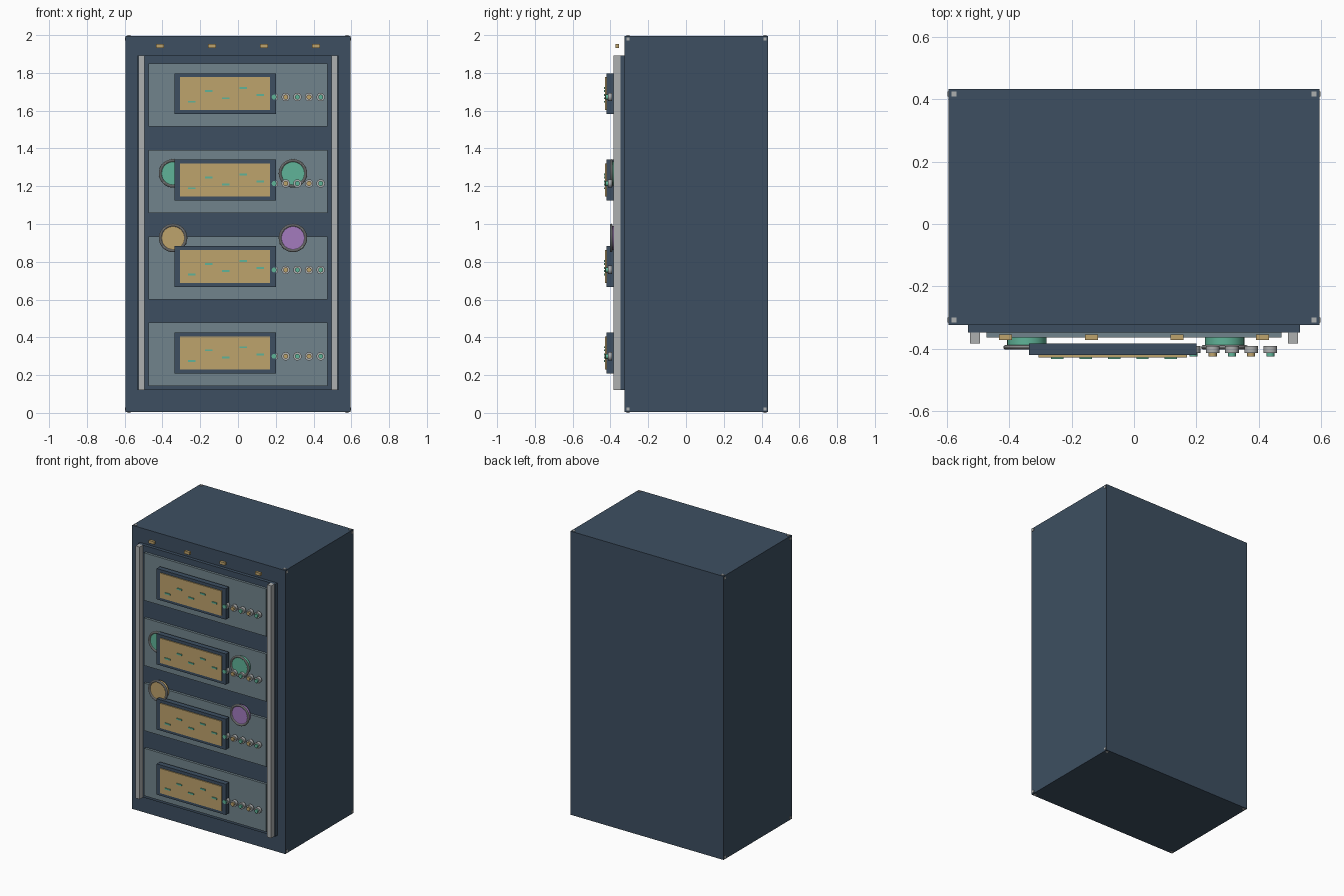
import bpy
import math

if "Cube" in bpy.data.objects:
    bpy.data.objects.remove(bpy.data.objects["Cube"], do_unlink=True)


def material(name, *rgb):
    col = [((c / 255 + 0.055) / 1.055) ** 2.4 for c in rgb] + [1]
    m = bpy.data.materials.new(name)
    m.use_nodes = True
    m.diffuse_color = col
    bsdf = next(n for n in m.node_tree.nodes if n.type == "BSDF_PRINCIPLED")
    bsdf.inputs["Base Color"].default_value = col
    return m


NAVY = material("navy", 61, 79, 97)
SLATE = material("slate", 113, 132, 140)
GREY = material("light grey", 174, 176, 176)
TAN = material("tan", 190, 163, 108)
TEAL = material("teal", 96, 180, 152)
PURPLE = material("purple", 163, 123, 190)


def finish(name, mat):
    ob = bpy.context.object
    ob.name = name
    ob.data.materials.append(mat)
    return ob


def box(name, mat, x, y, z):
    """Box from (min, max) pairs on each axis."""
    bpy.ops.mesh.primitive_cube_add(size=1, location=[(a + b) / 2 for a, b in (x, y, z)])
    ob = finish(name, mat)
    ob.scale = [b - a for a, b in (x, y, z)]
    bpy.ops.object.transform_apply(location=False, rotation=False, scale=True)
    return ob


def around(c, half):
    return (c - half, c + half)


def disc(name, mat, x, z, y, r, sides=32):
    """Cylinder along y between the two y values."""
    bpy.ops.mesh.primitive_cylinder_add(
        vertices=sides, radius=r, depth=y[1] - y[0],
        location=(x, sum(y) / 2, z), rotation=(math.pi / 2, 0, 0))
    ob = finish(name, mat)
    bpy.ops.object.shade_smooth_by_angle()
    return ob


def ring(name, mat, x, y, z, major, minor):
    bpy.ops.mesh.primitive_torus_add(
        major_radius=major, minor_radius=minor, major_segments=32, minor_segments=10,
        location=(x, y, z), rotation=(math.pi / 2, 0, 0))
    finish(name, mat)
    bpy.ops.object.shade_smooth_by_angle()


# Cabinet body, raised front frame and rails
FRONT, FRAME = -0.325, -0.348
box("cabinet", NAVY, (-0.595, 0.595), (FRONT, 0.433), (0.004, 1.996))
box("front_frame", NAVY, (-0.533, 0.533), (FRAME, FRONT), (0.12, 1.892))
for side, s in (("left", 1), ("right", -1)):
    box(side + "_rail", GREY, around(s * 0.511, 0.016), (-0.384, FRAME), (0.12, 1.892))

# Corner studs, poking out of the sides, top and bottom
for s in (-1, 1):
    for y in (-0.308, 0.418):
        for z, d in ((0.02, -1), (1.98, 1)):
            box("side_stud", GREY, around(s * 0.59, 0.008), around(y, 0.008), around(z, 0.008))
            box("end_stud", GREY, around(s * 0.578, 0.008), around(y, 0.008),
                around(z + d * 0.012, 0.008))

# Row of indicator lamps across the top
for i in range(4):
    box("top_lamp", TAN, around(-0.412 + i * 0.275, 0.021), (-0.373, -0.355), around(1.942, 0.01))

# Four equipment modules
DASHES = (-0.043, 0.014, -0.024, 0.03, -0.008)
for row in range(4):
    mid = 1.69 - row * 0.4575
    box("module_panel", SLATE, (-0.474, 0.474), (-0.365, FRAME), around(mid - 0.007, 0.167))
    box("display_frame", NAVY, (-0.337, 0.2), (-0.421, -0.384), around(mid, 0.108))
    box("display_screen", TAN, (-0.306, 0.17), (-0.428, -0.421), around(mid, 0.087))
    for i, dz in enumerate(DASHES):
        box("screen_mark", TEAL, around(-0.246 + i * 0.0911, 0.02),
            (-0.434, -0.428), around(mid + dz, 0.005))
    # Buttons running out from the display
    for i in range(5):
        x = 0.191 + i * 0.0617
        z = mid - 0.018
        disc("button_base", GREY, x, z, (-0.414, -0.392), 0.022, 20)
        disc("button_tip", TAN if i % 2 else TEAL, x, z, (-0.425, -0.414), 0.013, 16)

# Round gauges with rims
for x, z, mat in ((-0.344, 1.268, TEAL), (0.291, 1.268, TEAL),
                  (-0.344, 0.926, TAN), (0.291, 0.926, PURPLE)):
    disc("gauge_face", mat, x, z, (-0.396, -0.365), 0.063)
    ring("gauge_rim", GREY, x, -0.396, z, 0.068, 0.0075)
